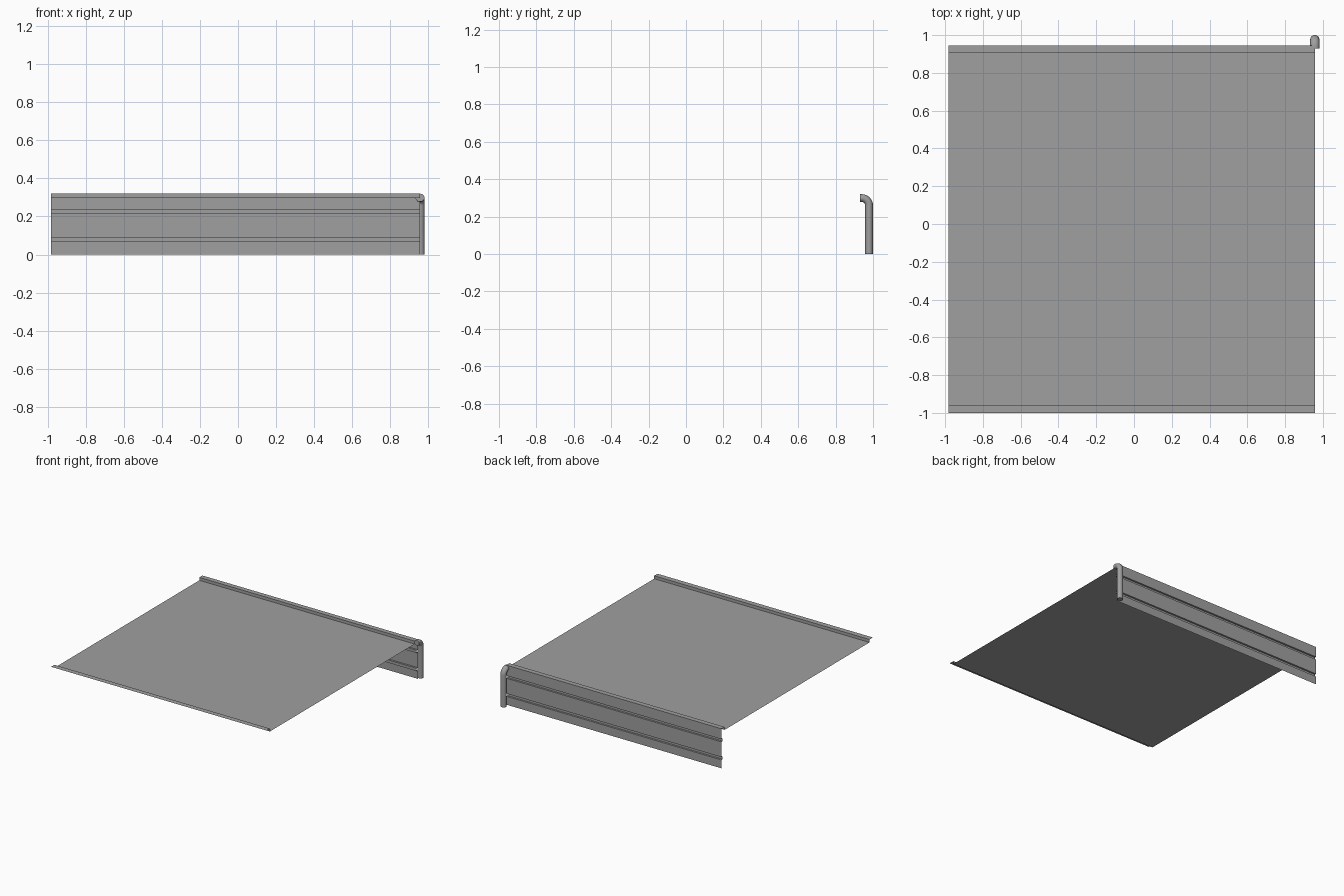
import bpy
import bmesh
import math

cube = bpy.data.objects.get("Cube")
if cube:
    bpy.data.objects.remove(cube, do_unlink=True)

grey = bpy.data.materials.new("metal_grey")
grey.use_nodes = True
colour = (0.35, 0.35, 0.35, 1)
grey.diffuse_color = colour
grey.node_tree.nodes["Principled BSDF"].inputs["Base Color"].default_value = colour

LEFT, RIGHT = 0.957, -0.982      # ends of the folded sheet along x
WALL_Y, TOP, DECK = 0.945, 0.322, 0.298


def add_object(name, bm):
    mesh = bpy.data.meshes.new(name)
    bm.to_mesh(mesh)
    bm.free()
    mesh.materials.append(grey)
    obj = bpy.data.objects.new(name, mesh)
    bpy.context.collection.objects.link(obj)
    return obj


def folded_sheet(name, profile):
    """Sweep a y-z profile along x as a thin sheet."""
    bm = bmesh.new()
    rows = [[bm.verts.new((x, y, z)) for y, z in profile] for x in (RIGHT, LEFT)]
    for i in range(len(profile) - 1):
        bm.faces.new((rows[0][i], rows[1][i], rows[1][i + 1], rows[0][i + 1]))
    return add_object(name, bm)


# Deck with a raised lip along the front and back edges
folded_sheet("deck_panel", [(-1, TOP), (-0.957, TOP), (-0.957, DECK),
                            (0.905, DECK), (0.905, TOP), (WALL_Y, TOP)])

# Back wall with two recessed grooves
wall = [(WALL_Y, TOP)]
for upper, lower in ((0.237, 0.215), (0.091, 0.068)):
    wall += [(WALL_Y, upper), (WALL_Y - 0.015, upper),
             (WALL_Y - 0.015, lower), (WALL_Y, lower)]
wall.append((WALL_Y, 0))
folded_sheet("back_wall", wall)

# Drain pipe: short outlet, elbow, and vertical drop
PIPE_Y, PIPE_Z, BEND, SIDES, STEPS = 0.979, 0.299, 0.04, 24, 8
stations = [(0.929, PIPE_Z, 0)]
for i in range(STEPS + 1):
    a = math.pi / 2 * i / STEPS
    stations.append((PIPE_Y - BEND + BEND * math.sin(a),
                     PIPE_Z - BEND + BEND * math.cos(a), a))
stations.append((PIPE_Y, 0, math.pi / 2))

bm = bmesh.new()
rings = []
for y, z, a in stations:
    ring = []
    for k in range(SIDES):
        t = 2 * math.pi * k / SIDES
        side, out = 0.024 * math.cos(t), 0.021 * math.sin(t)
        ring.append(bm.verts.new((LEFT + side, y + out * math.sin(a), z + out * math.cos(a))))
    rings.append(ring)
for r0, r1 in zip(rings, rings[1:]):
    for k in range(SIDES):
        n = (k + 1) % SIDES
        bm.faces.new((r0[k], r0[n], r1[n], r1[k]))
bm.faces.new(rings[0])
bm.faces.new(rings[-1])
bmesh.ops.recalc_face_normals(bm, faces=bm.faces)
pipe = add_object("drain_pipe", bm)

bpy.ops.object.select_all(action="DESELECT")
pipe.select_set(True)
bpy.context.view_layer.objects.active = pipe
bpy.ops.object.shade_smooth_by_angle(angle=math.radians(40))
